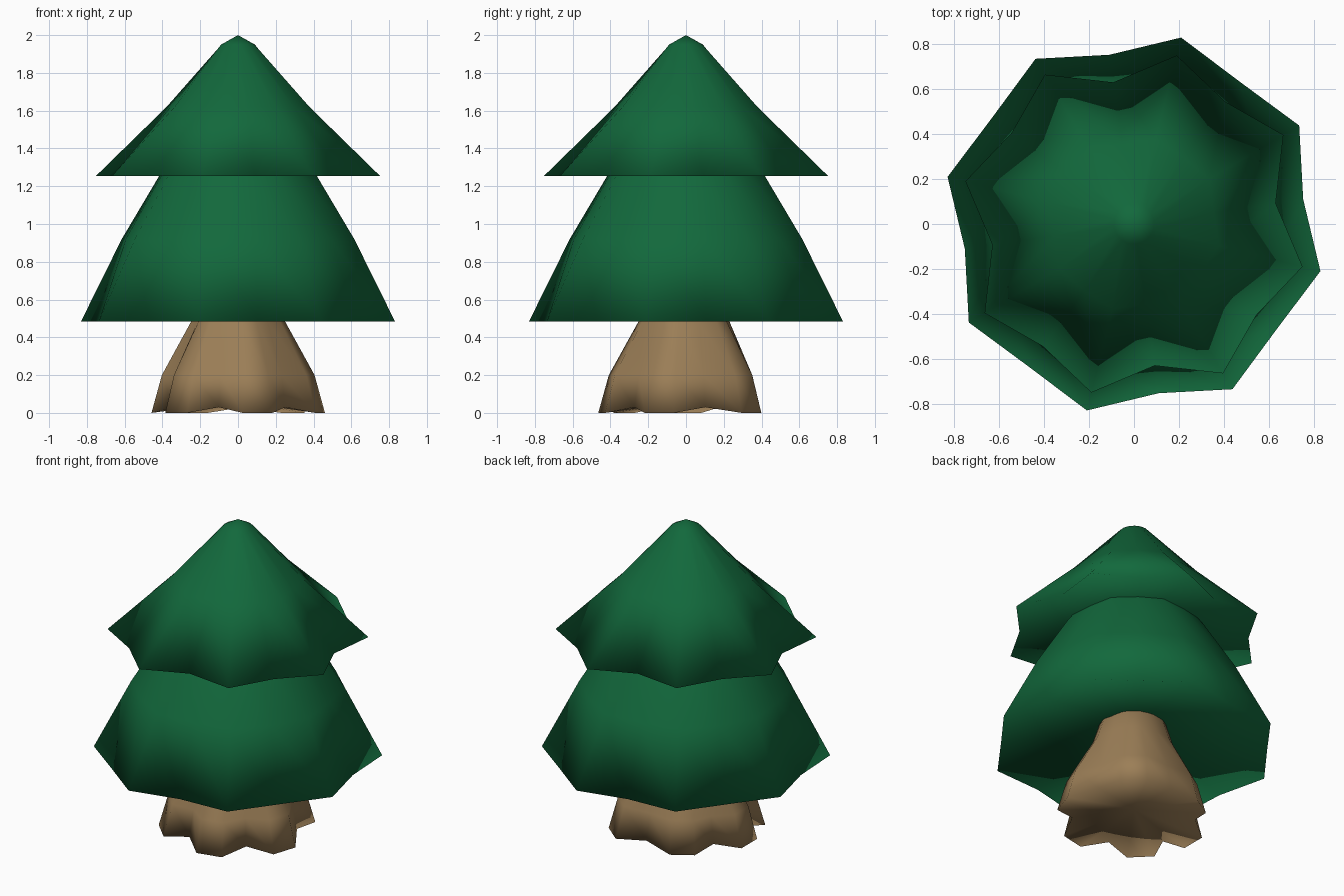
import bpy, bmesh
from math import sin, cos, radians

cube = bpy.data.objects.get("Cube")
if cube:
    bpy.data.objects.remove(cube, do_unlink=True)


def make_material(name, color):
    mat = bpy.data.materials.new(name)
    mat.use_nodes = True
    mat.diffuse_color = color
    bsdf = mat.node_tree.nodes["Principled BSDF"]
    bsdf.inputs["Base Color"].default_value = color
    bsdf.inputs["Roughness"].default_value = 0.9
    return mat


def loft(name, top, rings, bottom, mat):
    """Closed smooth body: top pole, rings of (angle, radius, z), bottom pole."""
    bm = bmesh.new()
    loops = [[bm.verts.new((r * cos(radians(a)), r * sin(radians(a)), z))
              for a, r, z in ring] for ring in rings]
    first, last = bm.verts.new((0, 0, top)), bm.verts.new((0, 0, bottom))
    n = len(loops[0])
    for i in range(n):
        j = (i + 1) % n
        bm.faces.new((first, loops[0][i], loops[0][j]))
        bm.faces.new((last, loops[-1][j], loops[-1][i]))
        for up, low in zip(loops, loops[1:]):
            bm.faces.new((up[i], low[i], low[j], up[j]))
    bmesh.ops.recalc_face_normals(bm, faces=bm.faces)
    for face in bm.faces:
        face.smooth = True
    mesh = bpy.data.meshes.new(name)
    bm.to_mesh(mesh)
    bm.free()
    mesh.materials.append(mat)
    obj = bpy.data.objects.new(name, mesh)
    bpy.context.collection.objects.link(obj)
    return obj


def star_ring(tip, valley_a, valley_b, z):
    """Eight tips with valleys of two alternating depths."""
    radii = (tip, valley_a, tip, valley_b)
    return [(30.8 + 22.5 * i, radii[i % 4], z) for i in range(16)]


def root_ring(tip_scale, valley, z, lift=0.0):
    """Two points on each root and one in the hollow after it."""
    ring = []
    for i, (angle, r) in enumerate(roots):
        following = roots[(i + 1) % len(roots)][0]
        if following < angle:
            following += 360
        ring += [(angle - 10, r * tip_scale, z), (angle + 10, r * tip_scale, z),
                 ((angle + following) / 2, valley, z + lift)]
    return ring


green = make_material("needle green", (0.006, 0.14, 0.045, 1))
brown = make_material("bark brown", (0.33, 0.21, 0.095, 1))

# Foliage tiers with a shallow hollow underneath
loft("upper_foliage", 2.0, [
    star_ring(0.09, 0.09, 0.09, 1.95),
    star_ring(0.39, 0.37, 0.36, 1.62),
    star_ring(0.775, 0.68, 0.638, 1.255)], 1.33, green)
loft("lower_foliage", 1.56, [
    star_ring(0.25, 0.25, 0.25, 1.5),
    star_ring(0.43, 0.42, 0.41, 1.255),
    star_ring(0.635, 0.61, 0.60, 0.92),
    star_ring(0.857, 0.79, 0.762, 0.485)], 0.66, green)

# Trunk flaring into six roots: (direction, reach)
roots = [(50, 0.46), (122, 0.43), (180, 0.465), (225, 0.47), (283, 0.465), (342, 0.465)]
loft("trunk", 0.78, [
    root_ring(0.38, 0.17, 0.72),
    root_ring(0.54, 0.23, 0.485),
    root_ring(0.88, 0.34, 0.2),
    root_ring(1.0, 0.37, 0.0, 0.03)], 0.06, brown)
